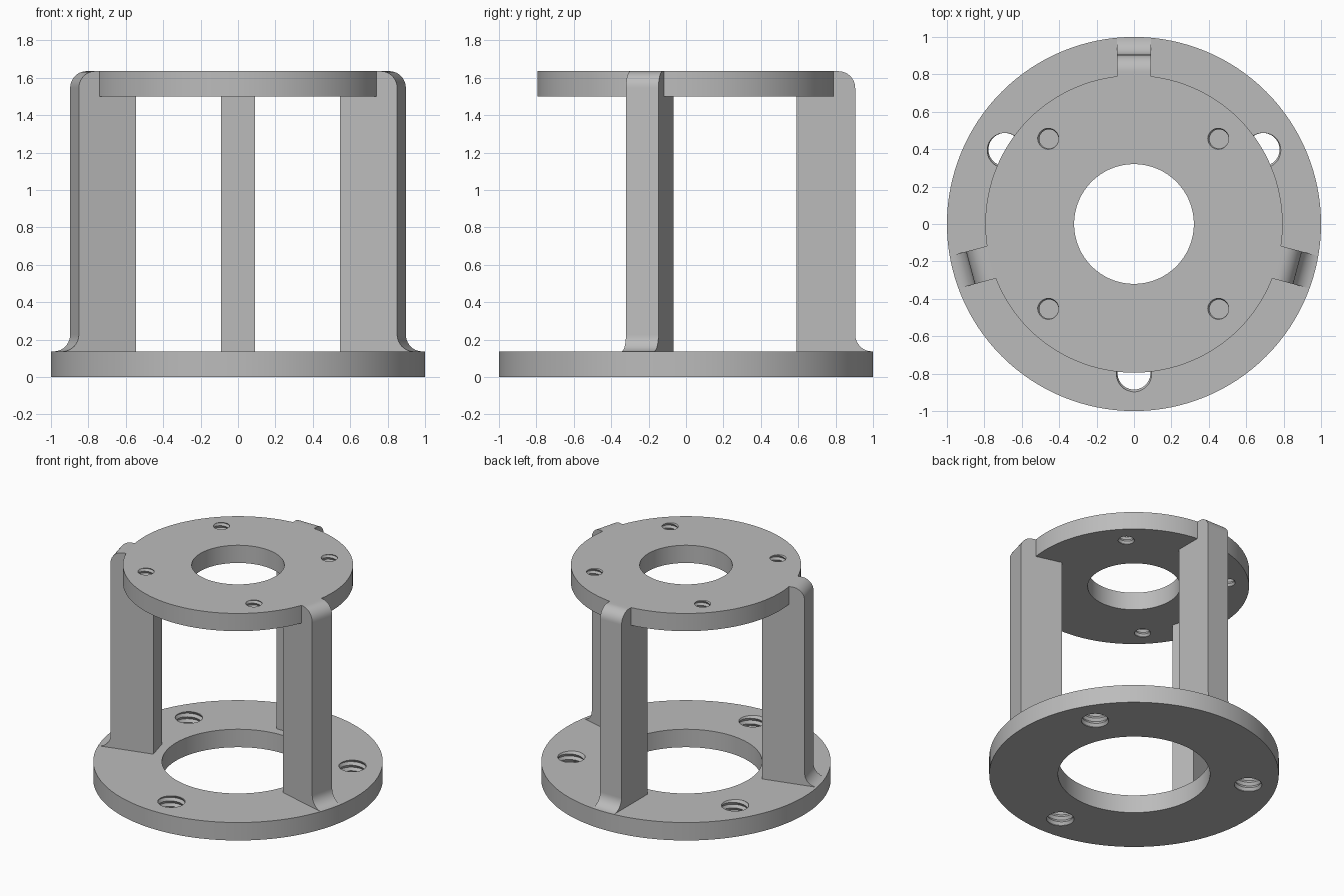
import bpy, bmesh, math
from mathutils import Matrix, Vector

BASE_TOP, RING_LOW, TOP = 0.137, 1.5, 1.635

cube = bpy.data.objects.get("Cube")
if cube:
    bpy.data.objects.remove(cube, do_unlink=True)

grey = bpy.data.materials.new("plain_grey")
grey.use_nodes = True
grey.diffuse_color = (0.5, 0.5, 0.5, 1)
grey.node_tree.nodes["Principled BSDF"].inputs["Base Color"].default_value = (0.5, 0.5, 0.5, 1)


def make_object(name, bm):
    bmesh.ops.recalc_face_normals(bm, faces=bm.faces[:])
    mesh = bpy.data.meshes.new(name)
    bm.to_mesh(mesh)
    bm.free()
    mesh.materials.append(grey)
    obj = bpy.data.objects.new(name, mesh)
    bpy.context.collection.objects.link(obj)
    return obj


def activate(obj):
    bpy.ops.object.select_all(action='DESELECT')
    obj.select_set(True)
    bpy.context.view_layer.objects.active = obj


def smooth(obj):
    activate(obj)
    bpy.ops.object.shade_smooth_by_angle(angle=math.radians(30))


def ring(name, inner, outer, low, high, sides=128):
    """Flat ring with a square cross-section."""
    bm = bmesh.new()
    section = [(inner, low), (outer, low), (outer, high), (inner, high)]
    loops = []
    for i in range(sides):
        a = math.tau * i / sides
        loops.append([bm.verts.new((r * math.cos(a), r * math.sin(a), z)) for r, z in section])
    for i in range(sides):
        p, q = loops[i], loops[(i + 1) % sides]
        for j in range(4):
            k = (j + 1) % 4
            bm.faces.new((p[j], q[j], q[k], p[k]))
    return make_object(name, bm)


def thread_cutter(x, y, low, high, minor, major, pitch, sides=40):
    """Closed helical screw body used to cut a tapped hole."""
    bm = bmesh.new()
    start = low - 2 * pitch
    rows = 2 * math.ceil((high - low + 4 * pitch) / pitch)
    cols = []
    for i in range(sides):
        a = math.tau * i / sides
        col = []
        for k in range(rows + (3 if i == 0 else 1)):
            r = major if k % 2 else minor
            z = start + pitch * (k / 2 + i / sides)
            col.append(bm.verts.new((x + r * math.cos(a), y + r * math.sin(a), z)))
        cols.append(col)
    for i in range(sides):
        p, q = cols[i], cols[(i + 1) % sides]
        step = 2 if i == sides - 1 else 0
        for k in range(rows):
            bm.faces.new((p[k], q[k + step], q[k + step + 1], p[k + 1]))
    # Cap both ends with fans
    for k, z in ((0, start - pitch), (rows, start + pitch * (rows / 2 + 2))):
        tip = bm.verts.new((x, y, z))
        rim = [c[k] for c in cols] + [cols[0][k + 2], cols[0][k + 1]]
        for i, v in enumerate(rim):
            bm.faces.new((v, rim[(i + 1) % len(rim)], tip))
    return make_object("thread_cutter", bm)


def tap_holes(plate, spots, **size):
    for x, y in spots:
        cutter = thread_cutter(x, y, **size)
        cutter.hide_render = True
        mod = plate.modifiers.new("tapped_hole", 'BOOLEAN')
        mod.operation = 'DIFFERENCE'
        mod.solver = 'EXACT'
        mod.object = cutter
        activate(plate)
        bpy.ops.object.modifier_apply(modifier=mod.name)
        bpy.data.objects.remove(cutter, do_unlink=True)


def polar(radius, degrees):
    a = math.radians(degrees)
    return radius * math.cos(a), radius * math.sin(a)


def leg(name, degrees, half=0.09, face=0.905, fillet=0.09, steps=10):
    """Post with a rounded shoulder and a flared foot, extruded sideways."""
    profile = [(0.59, BASE_TOP), (0.59, RING_LOW), (0.78, RING_LOW), (0.78, TOP)]
    for i in range(steps + 1):
        a = math.pi / 2 * (1 - i / steps)
        profile.append((face - fillet + fillet * math.cos(a), TOP - fillet + fillet * math.sin(a)))
    for i in range(steps + 1):
        a = math.pi + math.pi / 2 * i / steps
        profile.append((face + fillet + fillet * math.cos(a), BASE_TOP + fillet + fillet * math.sin(a)))
    bm = bmesh.new()
    side = bm.faces.new([bm.verts.new((r, -half, z)) for r, z in profile])
    extruded = bmesh.ops.extrude_face_region(bm, geom=[side])["geom"]
    moved = [g for g in extruded if isinstance(g, bmesh.types.BMVert)]
    bmesh.ops.translate(bm, verts=moved, vec=Vector((0, 2 * half, 0)))
    bm.transform(Matrix.Rotation(math.radians(degrees), 4, 'Z'))
    return make_object(name, bm)


# Base ring with three tapped mounting holes
base = ring("base_ring", 0.525, 1.0, 0, BASE_TOP)
tap_holes(base, [polar(0.797, a) for a in (30, 150, 270)],
          low=0, high=BASE_TOP, minor=0.088, major=0.101, pitch=0.042)
smooth(base)

# Top ring with four smaller tapped holes
top = ring("top_ring", 0.32, 0.795, RING_LOW, TOP)
tap_holes(top, [polar(0.643, a) for a in (45, 135, 225, 315)],
          low=RING_LOW, high=TOP, minor=0.051, major=0.061, pitch=0.034)
smooth(top)

# Three legs between the rings
for name, angle in (("back_leg", 90), ("right_leg", 195), ("left_leg", 345)):
    smooth(leg(name, angle))
